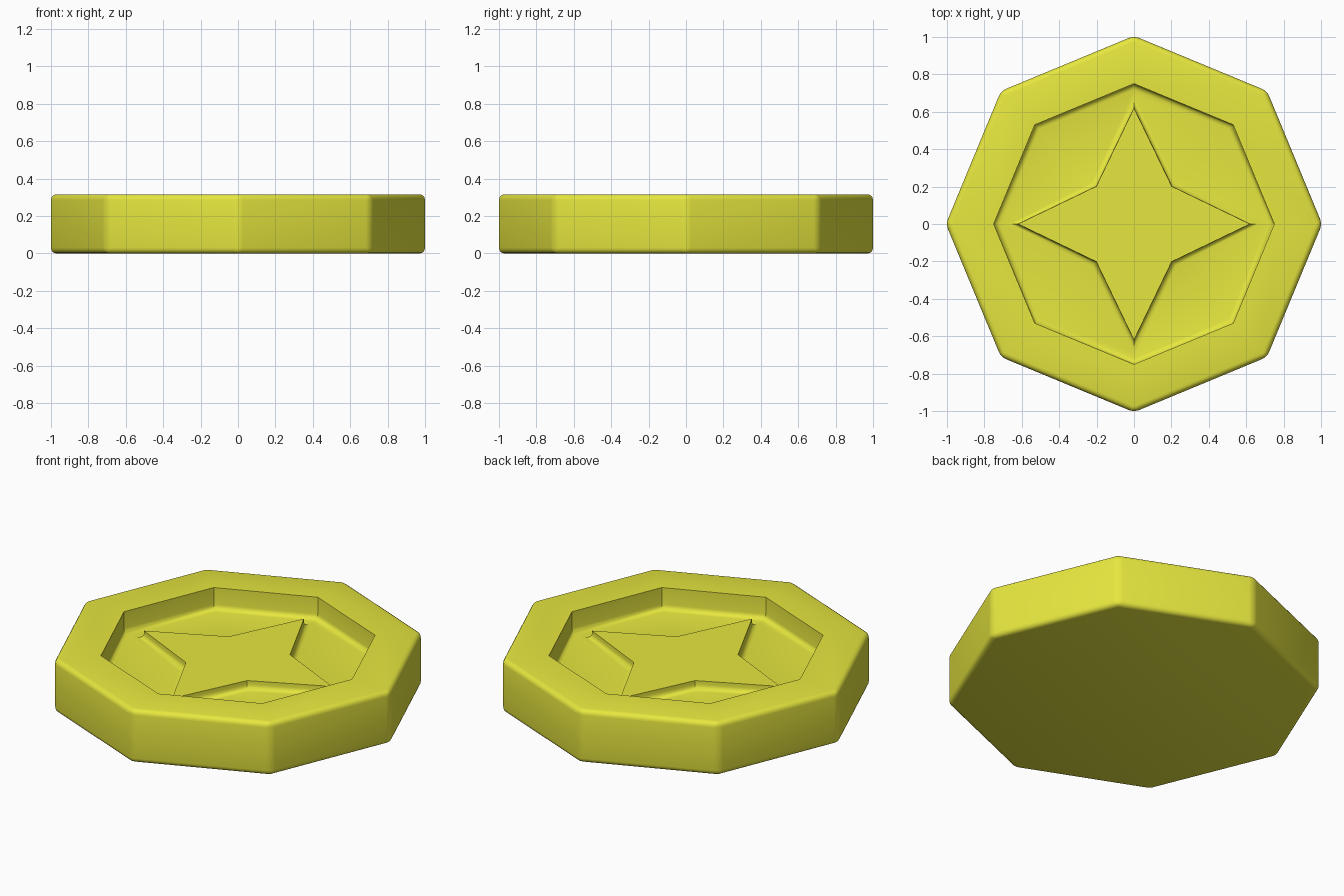
import bpy, bmesh
from math import sin, cos, pi, radians

if "Cube" in bpy.data.objects:
    bpy.data.objects.remove(bpy.data.objects["Cube"])

N = 8
bm = bmesh.new()


def ring(r_even, r_odd, z):
    """Eight points, alternating between two radii."""
    pts = []
    for i in range(N):
        r = r_odd if i % 2 else r_even
        a = 2 * pi * i / N
        pts.append(bm.verts.new((r * cos(a), r * sin(a), z)))
    return pts


# Profile from the base, over the rim, into the recess and up the star
R, RIM, TIP, NOTCH = 1.006, 0.75, 0.62, 0.285
TOP, FLOOR, STAR = 0.315, 0.185, 0.237
rings = [
    ring(R, R, 0), ring(R, R, TOP),
    ring(RIM, RIM, TOP), ring(RIM, RIM, FLOOR),
    ring(TIP, NOTCH, FLOOR), ring(TIP, NOTCH, STAR),
]
for lo, hi in zip(rings, rings[1:]):
    for i in range(N):
        j = (i + 1) % N
        bm.faces.new((lo[i], lo[j], hi[j], hi[i]))
bm.faces.new(rings[0][::-1])
bm.faces.new(rings[-1])

# Round the outer edges and fillet the recess floor and star foot
edges = []
for k in (0, 1, 3, 4):
    edges += [bm.edges.get((rings[k][i], rings[k][(i + 1) % N])) for i in range(N)]
edges += [bm.edges.get((rings[0][i], rings[1][i])) for i in range(N)]
bmesh.ops.bevel(bm, geom=edges, offset=0.03, offset_type='OFFSET', segments=4,
                profile=0.5, affect='EDGES', clamp_overlap=False)
bmesh.ops.recalc_face_normals(bm, faces=bm.faces[:])

mesh = bpy.data.meshes.new("star_token")
bm.to_mesh(mesh)
bm.free()
token = bpy.data.objects.new("star_token", mesh)
bpy.context.collection.objects.link(token)

# Yellow finish
mat = bpy.data.materials.new("yellow")
mat.diffuse_color = (0.8, 0.8, 0.05, 1)
mat.use_nodes = True
mat.node_tree.nodes["Principled BSDF"].inputs["Base Color"].default_value = mat.diffuse_color
mesh.materials.append(mat)

bpy.context.view_layer.objects.active = token
token.select_set(True)
bpy.ops.object.shade_smooth_by_angle(angle=radians(30))
